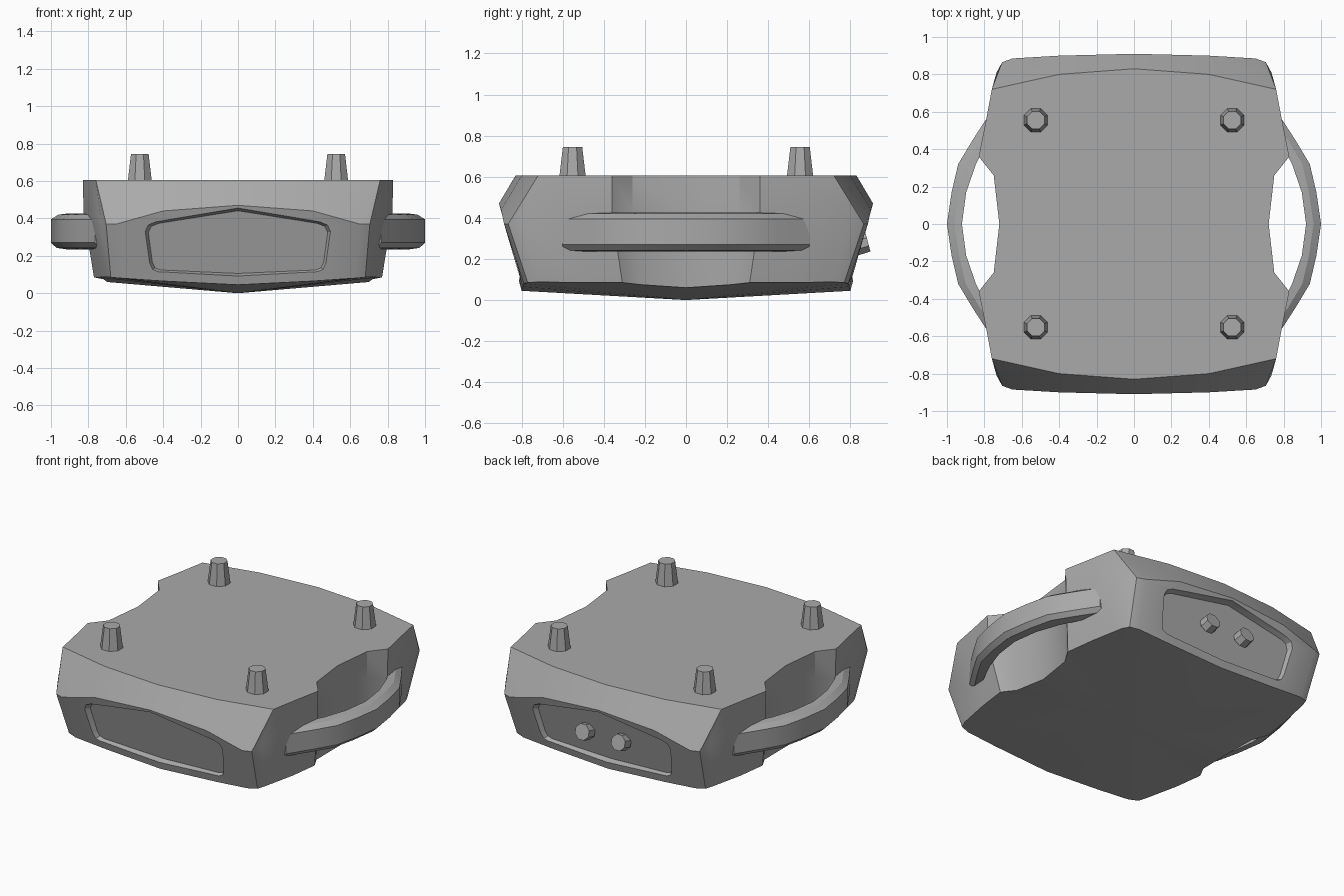
import bpy, bmesh, math
from mathutils import Matrix

cube = bpy.data.objects.get("Cube")
if cube:
    bpy.data.objects.remove(cube, do_unlink=True)

grey = bpy.data.materials.new("mid grey")
grey.use_nodes = True
grey.diffuse_color = (0.4, 0.4, 0.4, 1)
grey.node_tree.nodes["Principled BSDF"].inputs["Base Color"].default_value = grey.diffuse_color


def make(name, bm):
    bmesh.ops.remove_doubles(bm, verts=bm.verts, dist=0.0005)
    bmesh.ops.recalc_face_normals(bm, faces=bm.faces)
    mesh = bpy.data.meshes.new(name)
    bm.to_mesh(mesh)
    bm.free()
    mesh.materials.append(grey)
    ob = bpy.data.objects.new(name, mesh)
    bpy.context.collection.objects.link(ob)
    return ob


def activate(ob):
    bpy.ops.object.select_all(action="DESELECT")
    ob.select_set(True)
    bpy.context.view_layer.objects.active = ob


def smooth(ob, angle=28):
    activate(ob)
    bpy.ops.object.shade_smooth_by_angle(angle=math.radians(angle))


def loft(rings, caps=True):
    """Skin closed rings of equal length; cap the first and last."""
    bm = bmesh.new()
    vr = [[bm.verts.new(p) for p in r] for r in rings]
    for a, b in zip(vr, vr[1:]):
        for i in range(len(a)):
            j = (i + 1) % len(a)
            quad = [a[i], a[j], b[j], b[i]]
            pts = []
            for v in quad:
                if all((v.co - p.co).length > 0.0005 for p in pts):
                    pts.append(v)
            if len(pts) > 2:
                bm.faces.new(pts)
    if caps:
        bm.faces.new(vr[-1])
        bm.faces.new(vr[0])
    return bm


def full_ring(quarter):
    """Mirror a quarter outline, from the y axis to the x axis, all round."""
    half = quarter + [(x, -y, z) for x, y, z in quarter[-2::-1]]
    return half + [(-x, y, z) for x, y, z in half[-2:0:-1]]


# Body: shallow pointed base, overhanging ridge, flat top, grip recess on each side
bottom = [(0, .80, .045), (.4, .795, .065), (.62, .79, .08), (.68, .77, .085),
          (.70, .72, .088), (.745, .5, .085), (.77, .31, .085), (.72, .22, .075), (.70, 0, .06)]
ridge = [(0, .91, .47), (.4, .90, .44), (.65, .885, .37), (.705, .865, .37),
         (.735, .81, .41), (.79, .56, .42), (.825, .36, .42), (.75, .26, .42), (.72, 0, .42)]
top = [(0, .83), (.4, .80), (.76, .72), (.76, .72), (.76, .72),
       (.79, .56), (.83, .36), (.75, .26), (.72, 0)]
top = [(x, y, .605) for x, y in top]
bm = loft([full_ring(bottom), full_ring(ridge), full_ring(top)])
base = min(bm.faces, key=lambda f: f.calc_center_median().z)
bmesh.ops.poke(bm, faces=[base])
min(bm.verts, key=lambda v: v.co.x ** 2 + v.co.y ** 2 + v.co.z).co = (0, 0, 0)
body = make("body", bm)

# Recessed panels in the front and back faces
half = [(0, .455), (.44, .382), (.48, .365), (.497, .33), (.475, .16), (.46, .125), (.43, .112)]
outline = half + [(0, .092)] + [(-x, z) for x, z in half[:0:-1]]
for name, side in (("front", -1), ("back", 1)):
    rings = []
    for scale, depth in ((.965, -.035), (1, 0), (1, .1)):
        ring = []
        for x, z in outline:
            z = .27 + (z - .27) * (scale - (1 - scale) * 1.2)
            ring.append((x * scale, side * (.788 + z * .255 + depth), z))
        rings.append(ring)
    cutter = make(name + "_panel_cutter", loft(rings))
    cutter.hide_render = True
    mod = body.modifiers.new(name + "_panel", "BOOLEAN")
    mod.operation, mod.solver, mod.object = "DIFFERENCE", "EXACT", cutter
    activate(body)
    bpy.ops.object.modifier_apply(modifier=mod.name)
    bpy.data.objects.remove(cutter, do_unlink=True)
smooth(body)

# Bowed side handles: (y, inner x, outer x)
arm = [(.60, .70, .765), (.45, .78, .862), (.32, .845, .94), (.17, .897, .975), (0, .92, 1.0)]
arm += [(-y, a, b) for y, a, b in arm[-2::-1]]
for name, s in (("left", 1), ("right", -1)):
    rings = [[(s * x, y, z) for x, z in ((a, .425), (b - .04, .42), (b, .395),
                                        (b, .27), (b - .03, .242), (a, .235))]
             for y, a, b in arm]
    smooth(make(name + "_handle", loft(rings)), 20)


def peg(name, r1, r2, depth, matrix):
    bm = bmesh.new()
    bmesh.ops.create_cone(bm, cap_ends=True, segments=8, radius1=r1, radius2=r2,
                          depth=depth, matrix=matrix @ Matrix.Rotation(math.pi / 8, 4, "Z"))
    return make(name, bm)


# Tapered feet standing on the top face
for xn, x in (("left", .525), ("right", -.525)):
    for yn, y in (("front", -.552), ("back", .555)):
        peg(f"{yn}_{xn}_foot", .07, .051, .15, Matrix.Translation((x, y, .67)))

# Knobs on the back panel
tilt = Matrix.Rotation(math.radians(-75), 4, "X")
for name, x in (("left", .13), ("right", -.13)):
    peg(name + "_knob", .055, .052, .06, Matrix.Translation((x, .856, .275)) @ tilt)
